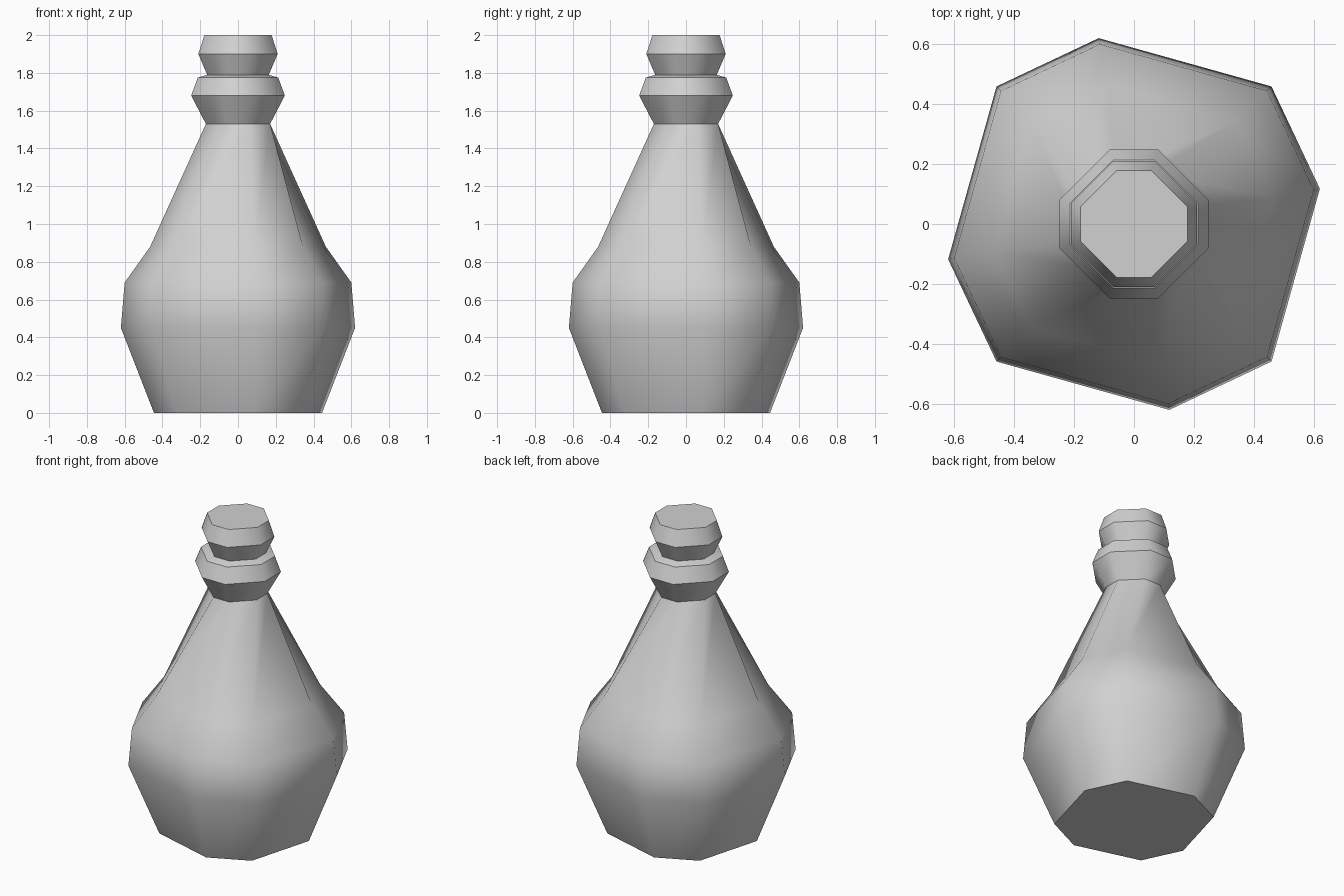
import bpy
import bmesh
from mathutils import Matrix, Vector

cube = bpy.data.objects.get("Cube")
if cube:
    bpy.data.objects.remove(cube, do_unlink=True)

# Single plain grey material
grey = bpy.data.materials.new("plain_grey")
grey.use_nodes = True
colour = (0.64, 0.64, 0.64, 1)
grey.diffuse_color = colour
bsdf = next(n for n in grey.node_tree.nodes if n.type == 'BSDF_PRINCIPLED')
bsdf.inputs["Base Color"].default_value = colour
bsdf.inputs["Roughness"].default_value = 0.8


def octagon(first, second):
    """Repeat two corners at quarter turns to give eight corners."""
    points = []
    for turn in range(4):
        rot = Matrix.Rotation(turn * 1.5707963, 2)
        points += [rot @ Vector(first), rot @ Vector(second)]
    return points


# Unit outlines: a skewed eight-sided belly and an even eight-sided neck
BELLY = octagon((1, 0.19), (0.74, 0.74))
NECK = octagon((1, 0.33), (0.33, 1))


def loft(name, rings, sharp_heights):
    """Bridge outlines (shape, half width, height) and cap both ends."""
    bm = bmesh.new()
    loops = [[bm.verts.new((p.x * r, p.y * r, z)) for p in shape]
             for shape, r, z in rings]
    for low, high in zip(loops, loops[1:]):
        for i in range(len(low)):
            j = (i + 1) % len(low)
            bm.faces.new((low[i], low[j], high[j], high[i]))
    bm.faces.new(loops[0][::-1])
    bm.faces.new(loops[-1])
    bmesh.ops.recalc_face_normals(bm, faces=bm.faces[:])
    for face in bm.faces:
        face.smooth = len(face.verts) == 4
    # Keep chosen horizontal edges crisp
    for edge in bm.edges:
        a, b = (v.co.z for v in edge.verts)
        if abs(a - b) < 0.001 and any(abs(a - h) < 0.001 for h in sharp_heights):
            edge.smooth = False
    mesh = bpy.data.meshes.new(name)
    bm.to_mesh(mesh)
    bm.free()
    mesh.materials.append(grey)
    obj = bpy.data.objects.new(name, mesh)
    bpy.context.collection.objects.link(obj)
    return obj


# Bottle belly tapering into the neck
loft("bottle_body", [
    (BELLY, 0.445, 0),
    (BELLY, 0.62, 0.45),
    (BELLY, 0.60, 0.69),
    (BELLY, 0.465, 0.88),
    (NECK, 0.17, 1.53),
], (0, 1.53))

# Collar and stopper
neck_profile = [(0.17, 1.53), (0.248, 1.68), (0.213, 1.775),
                (0.163, 1.79), (0.21, 1.90), (0.178, 2.0)]
loft("neck_collar_and_stopper", [(NECK, r, z) for r, z in neck_profile],
     [z for r, z in neck_profile])
